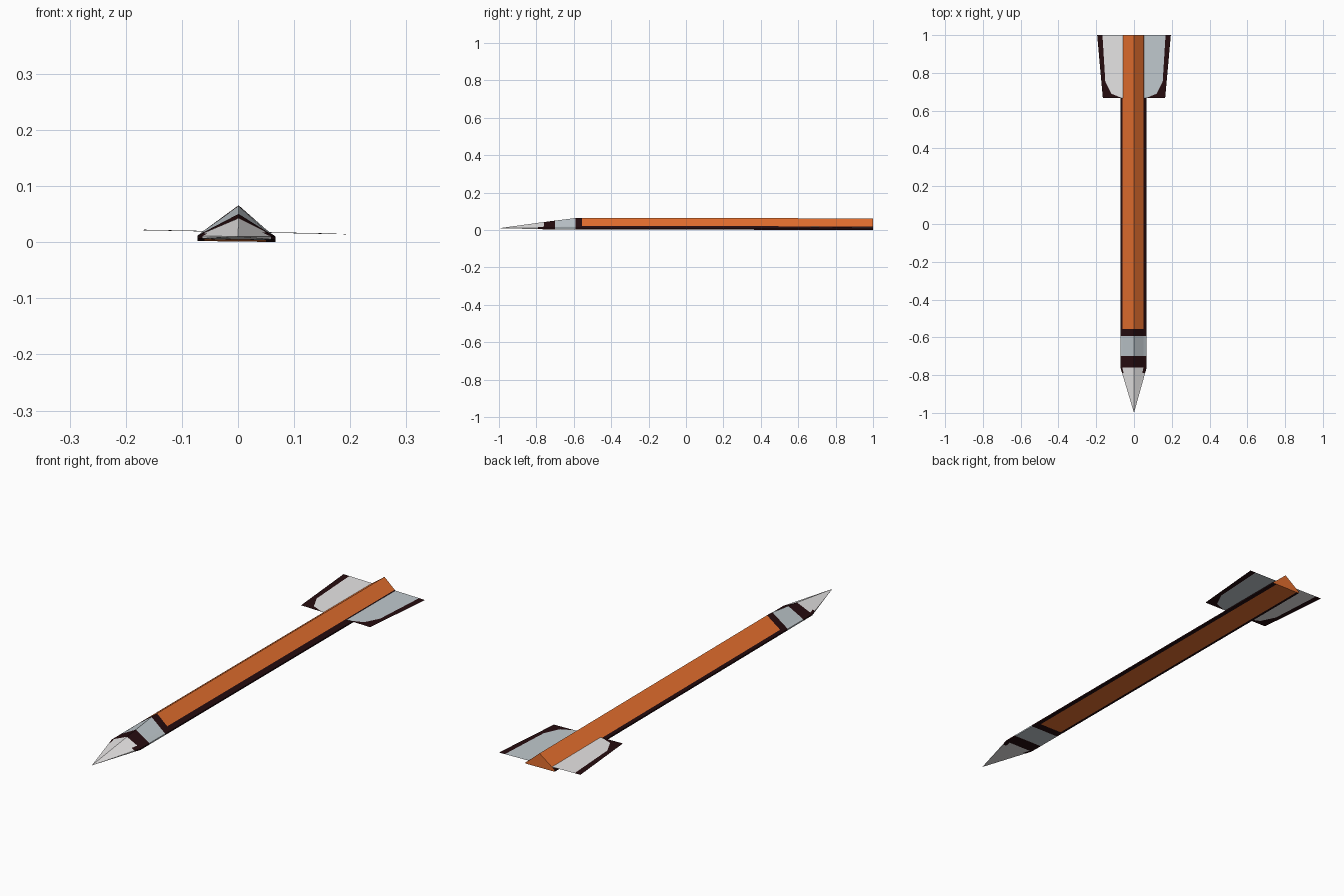
import bpy, bmesh

if "Cube" in bpy.data.objects:
    bpy.data.objects.remove(bpy.data.objects["Cube"])


def srgb(*c):
    return tuple(((v / 255 + 0.055) / 1.055) ** 2.4 for v in c) + (1.0,)


def mat(name, *c):
    m = bpy.data.materials.new(name)
    m.diffuse_color = srgb(*c)
    m.use_nodes = True
    m.node_tree.nodes["Principled BSDF"].inputs["Base Color"].default_value = m.diffuse_color
    return m


ORANGE, DARK, LIGHT, GREY = range(4)
MATS = [mat("orange", 230, 112, 47), mat("dark_brown", 38, 12, 15),
        mat("light_grey", 231, 229, 229), mat("blue_grey", 192, 201, 206)]


def finish(name, bm, recalc=True):
    if recalc:
        bmesh.ops.recalc_face_normals(bm, faces=bm.faces)
    me = bpy.data.meshes.new(name)
    bm.to_mesh(me)
    bm.free()
    for m in MATS:
        me.materials.append(m)
    ob = bpy.data.objects.new(name, me)
    bpy.context.collection.objects.link(ob)
    return ob


# Cross-section (x, z), going round from the lower left corner
SECTION = [(-0.072, 0.005), (-0.072, 0.011), (-0.062, 0.019), (0.001, 0.065),
           (0.050, 0.022), (0.067, 0.009), (0.067, 0.003),
           (0.050, 0.0033), (-0.060, 0.0047)]
TIP = (0.0, -1.0, 0.010)


def ring(bm, y):
    """Cross-section at y; the roof slopes down and the sides close in to the tip."""
    lean = -0.0022 * (y + 0.2)          # the arrow lies slightly tilted
    yy = max(y, -0.76)
    ridge = 0.065 if y > -0.58 else 0.010 + 0.055 * (yy + 1.0) / 0.42
    k = (ridge - 0.009) / (0.065 - 0.009)
    t = max(0.0, (-0.76 - y) / 0.24)    # share of the way along the tip
    pts = []
    for x, z in SECTION:
        if z > 0.0095:
            z = 0.0095 + (z - 0.0095) * k
        z = max(z + lean, 0.0)
        pts.append(bm.verts.new((x * (1 - t), y, z * (1 - t) + TIP[2] * t)))
    return pts


def loft(name, ys, colour, cap_back=None, point=False):
    bm = bmesh.new()
    rings = [ring(bm, y) for y in ys]
    n = len(SECTION)
    for a, b, j in zip(rings, rings[1:], range(len(ys))):
        for i in range(n):
            f = bm.faces.new((a[i], a[(i + 1) % n], b[(i + 1) % n], b[i]))
            f.material_index = colour(j, i)
    if cap_back is not None:
        bm.faces.new(rings[0]).material_index = cap_back
    if point:
        tip = bm.verts.new(TIP)
        last = rings[-1]
        for i in range(n):
            bm.faces.new((last[i], last[(i + 1) % n], tip)).material_index = LIGHT
    return finish(name, bm)


# Shaft: orange on roof and underside centre (strips 2, 3, 7), dark lower edges
CENTRE = (2, 3, 7)
loft("shaft", [1.0, -0.555],
     lambda j, i: ORANGE if i in CENTRE else DARK, cap_back=ORANGE)

# Head: dark collar, grey band, dark band running on along the edges, light tip
BANDS = [DARK, DARK, GREY, DARK, LIGHT]
loft("arrow_head", [-0.555, -0.58, -0.592, -0.70, -0.76, -0.79],
     lambda j, i: DARK if j == 4 and i not in CENTRE else BANDS[j], point=True)


# Fins: thin sheets with a dark outer border
INNER = [(0.065, 0.667), (0.120, 0.69), (0.152, 0.755), (0.167, 1.0)]
OUTER = [(0.120, 0.667), (0.165, 0.667), (0.173, 0.755), (0.195, 1.0)]


def fin(name, side, colour):
    bm = bmesh.new()

    def v(p):
        x = side * p[0]
        return bm.verts.new((x, p[1], 0.0185 - 0.02 * x - 0.003 * (p[1] - 0.83)))
    inner, outer = [v(p) for p in INNER], [v(p) for p in OUTER]
    root = [v((0.0, 1.0)), v((0.0, 0.667))]
    faces = [(root + inner, colour)]
    for i in range(3):
        faces.append(([inner[i], outer[i], outer[i + 1], inner[i + 1]], DARK))
    for vs, c in faces:
        bm.faces.new(vs).material_index = c
    bm.normal_update()
    for f in bm.faces:
        if f.normal.z < 0:
            f.normal_flip()
    return finish(name, bm, recalc=False)


fin("left_fin", -1, LIGHT)
fin("right_fin", 1, GREY)
